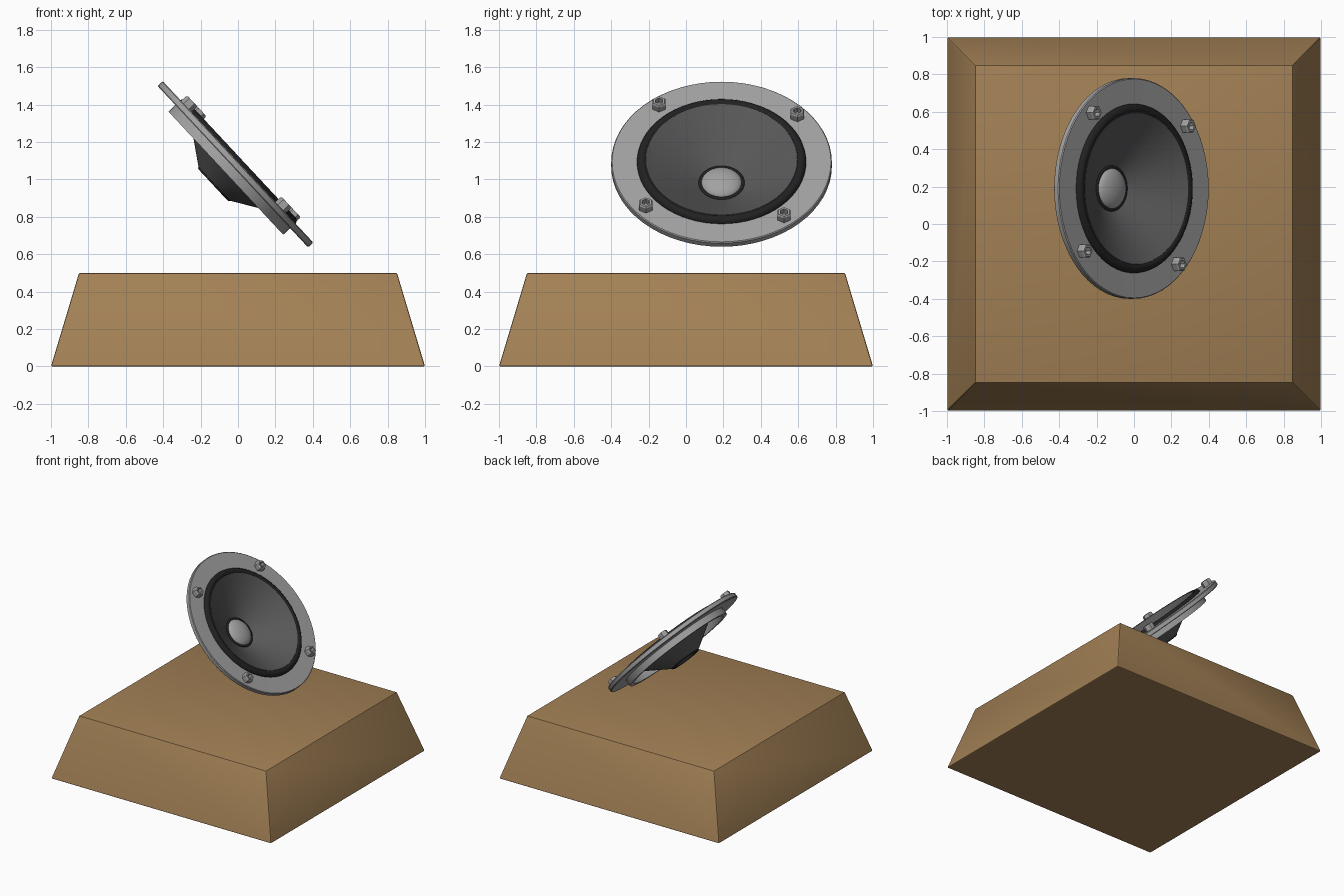
import bpy, bmesh, math
from mathutils import Matrix

if "Cube" in bpy.data.objects:
    bpy.data.objects.remove(bpy.data.objects["Cube"])


def mat(name, r, g, b):
    m = bpy.data.materials.new(name)
    m.diffuse_color = (r, g, b, 1)
    m.use_nodes = True
    m.node_tree.nodes["Principled BSDF"].inputs["Base Color"].default_value = m.diffuse_color
    return m


WOOD = mat("brown wood", 0.36, 0.215, 0.09)
METAL = mat("grey metal", 0.36, 0.36, 0.36)
CONE = mat("dark grey cone", 0.10, 0.10, 0.10)
RUBBER = mat("black rubber", 0.015, 0.015, 0.015)

# Speaker frame: local z is the speaker axis, tilted towards +x
TILT = Matrix.Translation((0, 0.19, 1.094)) @ Matrix.Rotation(math.radians(47), 4, 'Y')


def finish(bm, name, material, matrix=None, angle=35):
    bmesh.ops.recalc_face_normals(bm, faces=bm.faces[:])
    me = bpy.data.meshes.new(name)
    bm.to_mesh(me)
    bm.free()
    me.materials.append(material)
    ob = bpy.data.objects.new(name, me)
    bpy.context.collection.objects.link(ob)
    if matrix:
        ob.matrix_world = matrix
    bpy.ops.object.select_all(action='DESELECT')
    ob.select_set(True)
    bpy.context.view_layer.objects.active = ob
    bpy.ops.object.shade_smooth_by_angle(angle=math.radians(angle))
    return ob


def lathe(name, profile, material, closed=True, n=64, matrix=TILT, angle=35):
    """Spin (radius, height) points round local z."""
    bm = bmesh.new()
    rings = []
    for r, z in profile:
        if r == 0:
            rings.append([bm.verts.new((0, 0, z))] * n)
        else:
            rings.append([bm.verts.new((r * math.cos(2 * math.pi * i / n),
                                        r * math.sin(2 * math.pi * i / n), z)) for i in range(n)])
    pairs = list(zip(rings, rings[1:])) + ([(rings[-1], rings[0])] if closed else [])
    for a, b in pairs:
        for i in range(n):
            j = (i + 1) % n
            quad = list(dict.fromkeys([a[i], a[j], b[j], b[i]]))
            bm.faces.new(quad)
    return finish(bm, name, material, matrix, angle)


def circle(r, z, rad, k=14):
    return [(r + rad * math.cos(2 * math.pi * i / k), z + rad * math.sin(2 * math.pi * i / k))
            for i in range(k)]


# Cabinet: tapered block with a fine bevel
bm = bmesh.new()
bmesh.ops.create_cube(bm, size=2)
for v in bm.verts:
    s = 0.85 if v.co.z > 0 else 1.0
    v.co = (v.co.x * s, v.co.y * s, 0.5 if v.co.z > 0 else 0)
bmesh.ops.bevel(bm, geom=bm.edges[:], offset=0.008, segments=2, profile=0.5, affect='EDGES')
finish(bm, "cabinet", WOOD, angle=20)

# Mounting plate with the stepped ring behind it
lathe("mounting_frame", [(0.43, -0.002), (0.585, 0), (0.59, -0.005), (0.59, -0.033), (0.585, -0.038),
                         (0.45, -0.038), (0.45, -0.089), (0.415, -0.089), (0.415, -0.03)], METAL)

# Rubber surround, cone, cone collar and dust cap
lathe("surround", circle(0.425, -0.005, 0.028), RUBBER, angle=60)
lathe("cone", [(0.41, 0.012), (0.11, -0.182), (0.105, -0.176), (0.405, 0.018)], CONE)
lathe("cap_collar", circle(0.113, -0.17, 0.012, 10), RUBBER, angle=60)
cap = [(0.11 * math.cos(i * math.pi / 16), -0.17 + 0.045 * math.sin(i * math.pi / 16)) for i in range(8)]
lathe("dust_cap", cap + [(0, -0.125)], METAL, closed=False, n=48)

# Hex bolts with hex sockets
bolt = [(0.041, 0), (0.041, 0.036), (0.034, 0.045), (0.022, 0.045), (0.019, 0.015), (0, 0.015)]
for i in range(4):
    a = math.radians(39.5 + 90 * i)
    place = Matrix.Translation((0.525 * math.cos(a), 0.525 * math.sin(a), -0.002))
    lathe(f"bolt_{i + 1}", bolt, METAL, closed=False, n=6, matrix=TILT @ place, angle=20)
